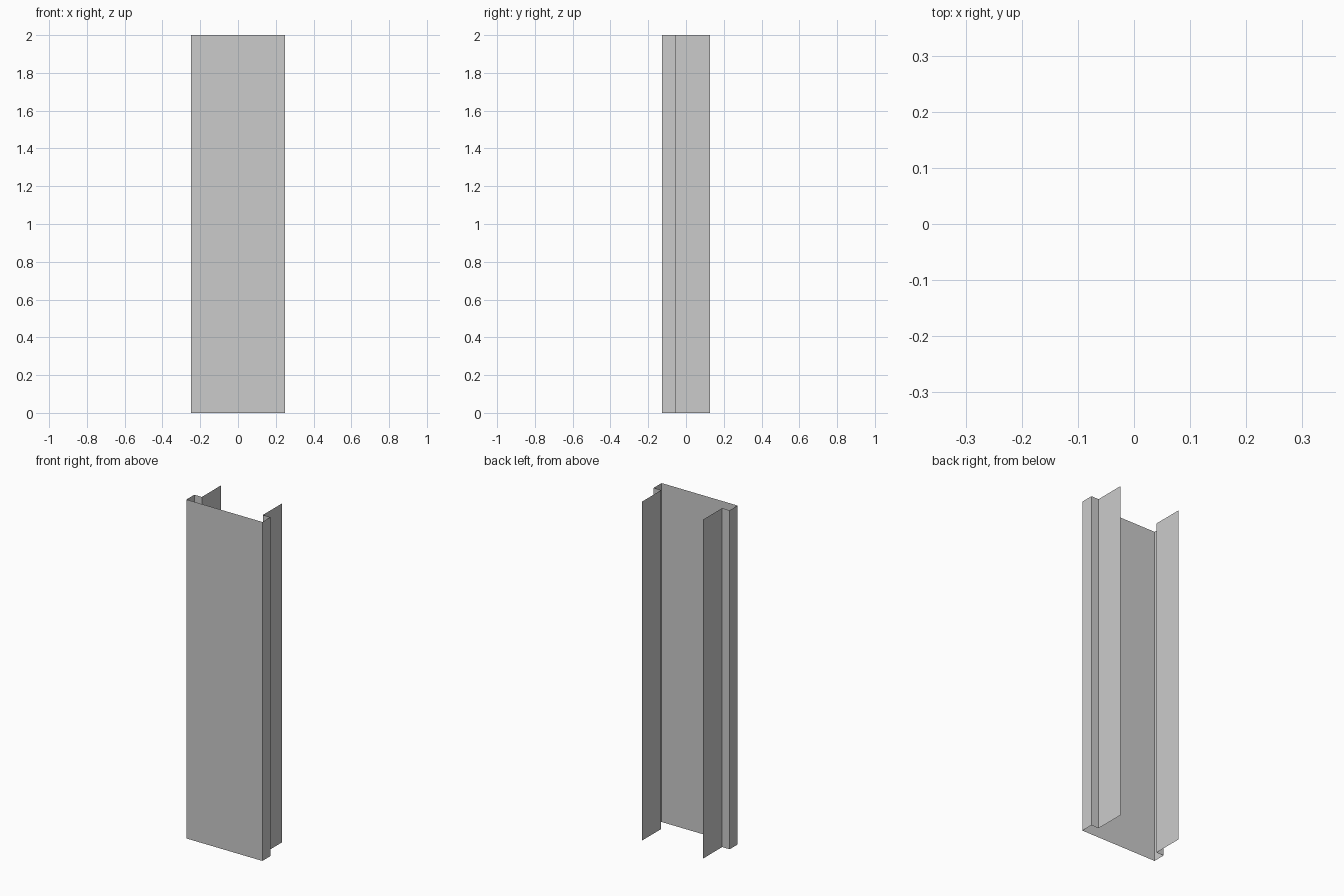
import bpy
import bmesh
from mathutils import Vector

if "Cube" in bpy.data.objects:
    bpy.data.objects.remove(bpy.data.objects["Cube"])

# Thin folded-sheet channel: wide front, short sides, inward steps, rear flanges
half = [(0.248, -0.127), (0.248, -0.053), (0.199, -0.053), (0.199, 0.127)]
profile = [(-x, y) for x, y in reversed(half)] + half

bm = bmesh.new()
verts = [bm.verts.new((x, y, 0)) for x, y in profile]
edges = [bm.edges.new(pair) for pair in zip(verts, verts[1:])]

# Extrude the open profile to full height
result = bmesh.ops.extrude_edge_only(bm, edges=edges)
top = [g for g in result["geom"] if isinstance(g, bmesh.types.BMVert)]
bmesh.ops.translate(bm, verts=top, vec=Vector((0, 0, 2)))

# Make the wide panel face the front
bmesh.ops.recalc_face_normals(bm, faces=bm.faces)
bm.normal_update()
front = min(bm.faces, key=lambda f: f.calc_center_median().y)
if front.normal.y > 0:
    bmesh.ops.reverse_faces(bm, faces=bm.faces)

mesh = bpy.data.meshes.new("channel_profile")
bm.to_mesh(mesh)
bm.free()
bpy.context.collection.objects.link(bpy.data.objects.new("channel_profile", mesh))
